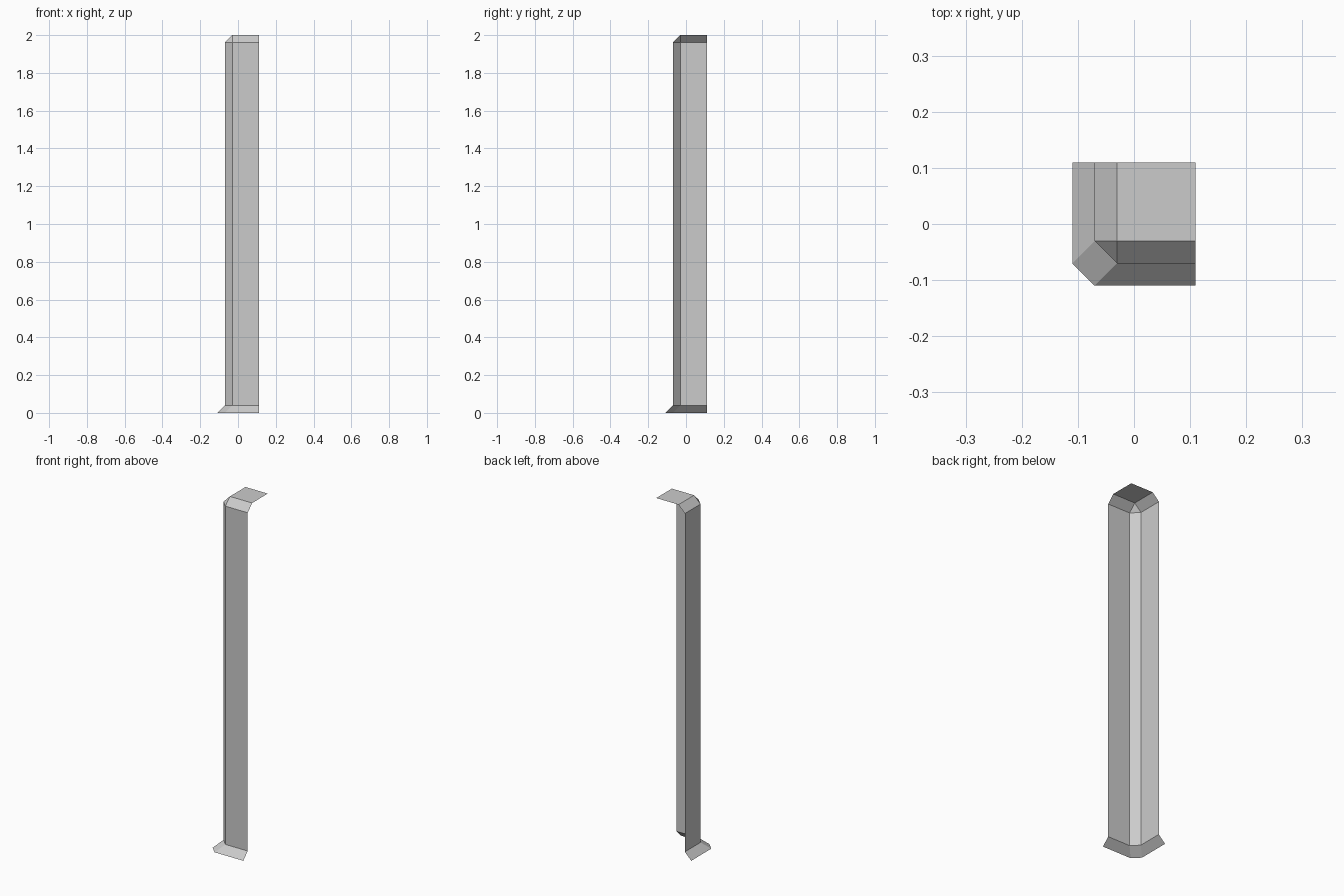
import bpy, bmesh

if "Cube" in bpy.data.objects:
    bpy.data.objects.remove(bpy.data.objects["Cube"])

E, W, S = 0.11, -0.07, 0.04   # open end, wall plane, bevel size
I, O = W + S, W - S           # inset and flared planes

# Corner outlines, running from the left wall end to the front wall end
foot = [(O, E), (O, W), (W, O), (E, O)]
wall = [(W, E), (W, I), (I, W), (E, W)]
rim = [(I, E), (I, I), (I, I), (E, I)]   # chamfer closes to a point
levels = [(foot, 0), (wall, S), (wall, 2 - S), (rim, 2)]

bm = bmesh.new()
rows = [[bm.verts.new((x, y, z)) for x, y in outline] for outline, z in levels]

# Flared foot, chamfered wall and sloped shoulder
for low, high in zip(rows, rows[1:]):
    for i in range(3):
        bm.faces.new((low[i], low[i + 1], high[i + 1], high[i]))

# Top ledge
bm.faces.new((rows[3][0], rows[3][1], rows[3][3], bm.verts.new((E, E, 2))))
bmesh.ops.remove_doubles(bm, verts=bm.verts[:], dist=1e-4)

mesh = bpy.data.meshes.new("corner_trim")
bm.to_mesh(mesh)
bm.free()
bpy.context.collection.objects.link(bpy.data.objects.new("corner_trim", mesh))
